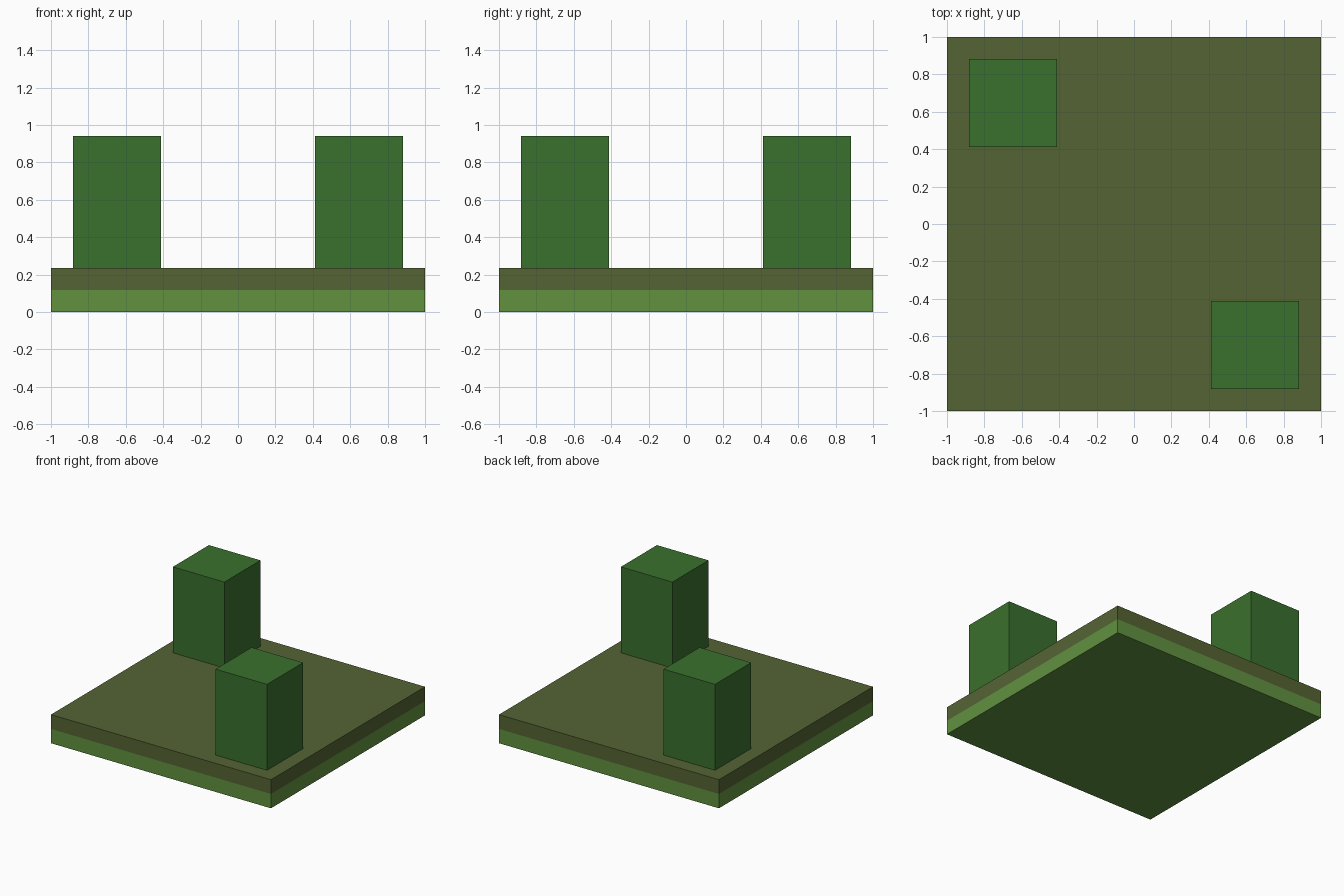
import bpy
import bmesh
from mathutils import Matrix, Vector

default = bpy.data.objects.get("Cube")
if default:
    bpy.data.objects.remove(default, do_unlink=True)


def srgb(hex_code):
    """Convert a hex colour to linear RGBA."""
    values = [c / 255 for c in bytes.fromhex(hex_code)]
    return [c / 12.92 if c <= 0.04045 else ((c + 0.055) / 1.055) ** 2.4
            for c in values] + [1.0]


def make_material(name, hex_code):
    mat = bpy.data.materials.new(name)
    mat.use_nodes = True
    mat.diffuse_color = srgb(hex_code)
    shader = next(n for n in mat.node_tree.nodes if n.type == "BSDF_PRINCIPLED")
    shader.inputs["Base Color"].default_value = srgb(hex_code)
    return mat


def make_box(name, x, y, bottom, top, width, materials, split=None):
    """Square box; faces above the optional split height use the second material."""
    bm = bmesh.new()
    place = Matrix.Translation((x, y, (bottom + top) / 2))
    scale = Matrix.Diagonal((width, width, top - bottom, 1))
    bmesh.ops.create_cube(bm, size=1, matrix=place @ scale)
    if split is not None:
        bmesh.ops.bisect_plane(bm, geom=bm.verts[:] + bm.edges[:] + bm.faces[:],
                               plane_co=Vector((0, 0, split)),
                               plane_no=Vector((0, 0, 1)))
        for face in bm.faces:
            face.material_index = int(face.calc_center_median().z > split)
    mesh = bpy.data.meshes.new(name)
    bm.to_mesh(mesh)
    bm.free()
    for mat in materials:
        mesh.materials.append(mat)
    obj = bpy.data.objects.new(name, mesh)
    bpy.context.collection.objects.link(obj)
    return obj


light_green = make_material("light green", "61913f")
olive = make_material("olive", "556434")
deep_green = make_material("deep green", "3a702d")

# Square base with a light lower band and an olive upper band
base_top = 0.235
make_box("base", 0, 0, 0, base_top, 2, [light_green, olive], split=base_top / 2)

# Upright blocks on two opposite corners
offset = 0.647
for name, side in (("front_left_block", 1), ("back_right_block", -1)):
    make_box(name, side * offset, -side * offset, base_top, 0.941, 0.468, [deep_green])
